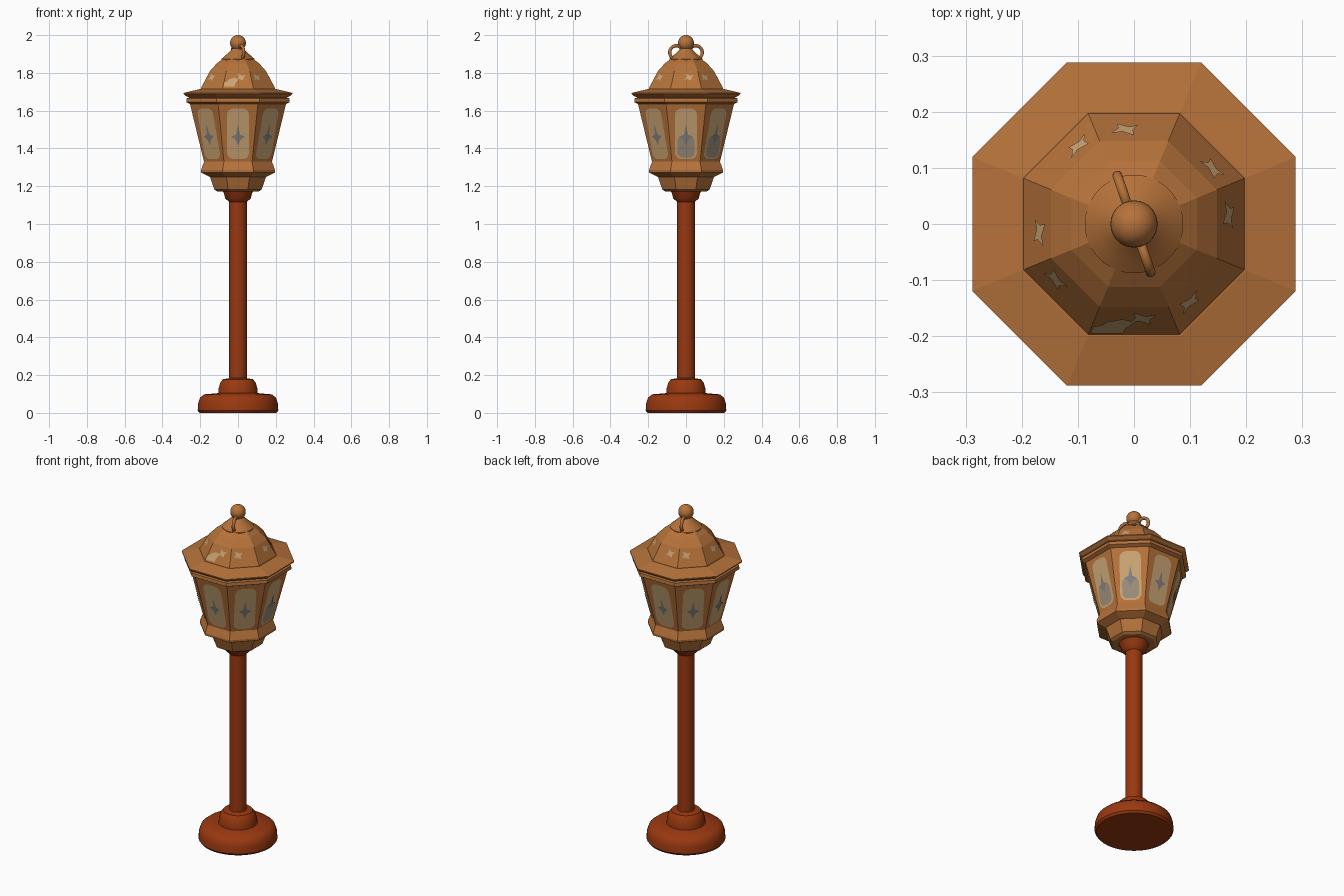
import bpy, math
from math import sin, cos, pi, radians

if "Cube" in bpy.data.objects:
    bpy.data.objects.remove(bpy.data.objects["Cube"])


def material(name, rgb):
    m = bpy.data.materials.new(name)
    m.diffuse_color = (*rgb, 1)
    m.use_nodes = True
    m.node_tree.nodes["Principled BSDF"].inputs["Base Color"].default_value = m.diffuse_color
    return m


COPPER = material("copper", (0.47, 0.17, 0.043))
RUST = material("rust red", (0.32, 0.04, 0.005))
GLASS = material("amber glass", (0.58, 0.37, 0.175))
GREY = material("smoky glass", (0.33, 0.26, 0.19))
BLUE = material("blue grey", (0.22, 0.21, 0.21))


def smooth(ob, angle=35):
    bpy.ops.object.select_all(action='DESELECT')
    ob.select_set(True)
    bpy.context.view_layer.objects.active = ob
    bpy.ops.object.shade_smooth_by_angle(angle=radians(angle))


def make(name, verts, faces, mats):
    me = bpy.data.meshes.new(name)
    me.from_pydata(verts, [], faces)
    for m in mats:
        me.materials.append(m)
    ob = bpy.data.objects.new(name, me)
    bpy.context.collection.objects.link(ob)
    return ob


def lathe(name, profile, mat, n=32, rounded=True):
    """Revolve (half width, z) rows listed bottom to top; ends are capped."""
    verts = []
    for a, z in profile:
        r = a if rounded else a / cos(pi / n)
        for i in range(n):
            t = 2 * pi * (i + 0.5) / n
            verts.append((r * cos(t), r * sin(t), z))
    faces = [tuple(reversed(range(n)))]
    for k in range(len(profile) - 1):
        for i in range(n):
            j = (i + 1) % n
            faces.append((k * n + i, k * n + j, (k + 1) * n + j, (k + 1) * n + i))
    faces.append(tuple(range((len(profile) - 1) * n, len(profile) * n)))
    ob = make(name, verts, faces, [mat])
    if rounded:
        smooth(ob)
    return ob


def on_wall(profile, theta, t, z, lift):
    """Point on an octagon facet at sideways offset t and height z."""
    (a0, z0), (a1, z1) = profile
    a = a0 + (a1 - a0) * (z - z0) / (z1 - z0) + lift
    return (a * cos(theta) - t * sin(theta), a * sin(theta) + t * cos(theta), z)


def plate(name, profile, theta, outline, mat, lift=0.003):
    verts = [on_wall(profile, theta, t, z, lift) for t, z in outline]
    return make(name, verts, [tuple(range(len(verts)))], [mat])


# Post
lathe("base", [(0.205, 0), (0.214, 0.012), (0.212, 0.05), (0.202, 0.08),
               (0.18, 0.098), (0.10, 0.105)], RUST, 40)
lathe("base_collar", [(0.106, 0.09), (0.104, 0.125), (0.094, 0.16),
                      (0.08, 0.178), (0.045, 0.184)], RUST)
lathe("pole", [(0.047, 0.17), (0.047, 1.15)], RUST, 24)
lathe("neck", [(0.045, 1.115), (0.068, 1.135), (0.076, 1.165), (0.088, 1.18)], RUST, 24)

# Lantern body
wall = [(0.18, 1.33), (0.254, 1.635)]
lathe("lantern_cup", [(0.11, 1.172), (0.125, 1.182), (0.148, 1.25), (0.165, 1.27)],
      COPPER, 8, False)
lathe("lantern_body", [(0.15, 1.25), (0.195, 1.272), (0.196, 1.285)] + wall +
      [(0.274, 1.645), (0.272, 1.665), (0.25, 1.672)], COPPER, 8, False)

# Roof
dome = [(0.196, 1.72), (0.148, 1.81)]
lathe("roof_brim", [(0.25, 1.668), (0.272, 1.675), (0.288, 1.688), (0.288, 1.694),
                    (0.20, 1.715)], COPPER, 8, False)
lathe("roof_dome", [(0.20, 1.695)] + dome + [(0.112, 1.85), (0.08, 1.875)],
      COPPER, 8, False)
lathe("roof_cap", [(0.088, 1.866), (0.088, 1.874), (0.066, 1.893),
                   (0.042, 1.915), (0.025, 1.935)], COPPER)

# Finial ball and the two rings beside it
bpy.ops.mesh.primitive_uv_sphere_add(segments=28, ring_count=16, radius=0.042,
                                     location=(0, 0, 1.958))
ball = bpy.context.object
ball.name = "finial_ball"
ball.data.materials.append(COPPER)
smooth(ball, 60)
ANG = radians(109)
for k, s in enumerate((1, -1)):
    bpy.ops.mesh.primitive_torus_add(
        major_segments=32, minor_segments=10, major_radius=0.036, minor_radius=0.009,
        location=(s * 0.055 * cos(ANG), s * 0.055 * sin(ANG), 1.908),
        rotation=(pi / 2, 0, ANG))
    ring = bpy.context.object
    ring.name = f"finial_ring_{k + 1}"
    ring.data.materials.append(COPPER)
    smooth(ring, 60)


def rounded_outline(w, z0, z1, c, steps=5):
    pts = []
    for q, (x, z) in enumerate([(w - c, z1 - c), (c - w, z1 - c),
                                (c - w, z0 + c), (w - c, z0 + c)]):
        for i in range(steps + 1):
            a = pi / 2 * (q + i / steps)
            pts.append((x + c * cos(a), z + c * sin(a)))
    return pts


# Windows with small stars, on all eight sides
pane = rounded_outline(0.058, 1.343, 1.612, 0.035)
smoke = rounded_outline(0.046, 1.352, 1.465, 0.03)
star = [(0.036, 1.462), (0.010, 1.474), (0, 1.53), (-0.010, 1.474),
        (-0.036, 1.462), (-0.013, 1.447), (0, 1.415), (0.013, 1.447)]
for k in range(8):
    th = k * pi / 4
    plate(f"window_{k + 1}", wall, th, pane, GLASS)
    plate(f"window_star_{k + 1}", wall, th, star, BLUE, 0.008)
    if k in (0, 1):
        plate(f"window_smoke_{k + 1}", wall, th, smoke, GREY, 0.0055)

# Worn patches on the dome
patch = [(-0.024, 1.762), (-0.008, 1.768), (0.014, 1.758), (0.012, 1.772),
         (0.024, 1.79), (0.006, 1.784), (-0.016, 1.796), (-0.014, 1.778)]
for k in range(8):
    side = 0.016 if k % 2 == 0 else -0.028
    plate(f"roof_patch_{k + 1}", dome, k * pi / 4,
          [(side + t, z) for t, z in patch], GLASS)
plate("roof_patch_wide", dome, -pi / 2,
      [(-0.078, 1.727), (-0.02, 1.727), (-0.014, 1.745), (0.002, 1.765),
       (-0.02, 1.775), (-0.05, 1.765), (-0.056, 1.755), (-0.072, 1.75)], GLASS)
